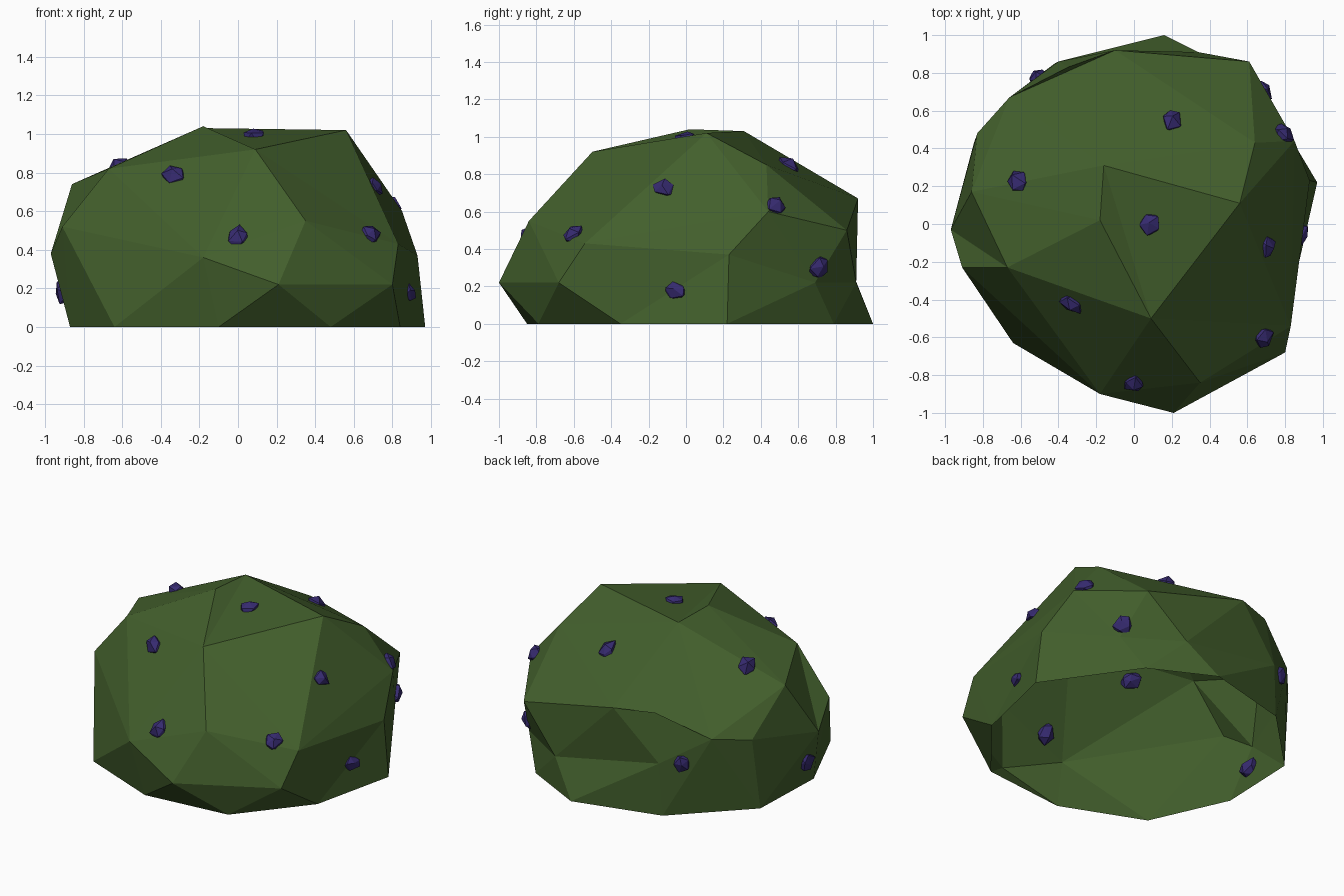
import bpy
import bmesh
import random
from mathutils import Matrix, Vector
from mathutils.bvhtree import BVHTree

random.seed(4)

default_cube = bpy.data.objects.get("Cube")
if default_cube:
    bpy.data.objects.remove(default_cube, do_unlink=True)


def make_material(name, colour):
    material = bpy.data.materials.new(name)
    material.use_nodes = True
    material.diffuse_color = (*colour, 1)
    shader = next(n for n in material.node_tree.nodes if n.type == "BSDF_PRINCIPLED")
    shader.inputs["Base Color"].default_value = (*colour, 1)
    shader.inputs["Roughness"].default_value = 0.9
    return material


def make_object(name, bm, material):
    mesh = bpy.data.meshes.new(name)
    bm.to_mesh(mesh)
    mesh.materials.append(material)
    obj = bpy.data.objects.new(name, mesh)
    bpy.context.scene.collection.objects.link(obj)
    return obj


leaf_green = make_material("leaf green", (0.055, 0.114, 0.025))
berry_purple = make_material("berry purple", (0.038, 0.024, 0.165))

# Bush outline where it meets the ground
ground_ring = [
    (.97, .22), (.57, .79), (.16, 1), (-.42, .85), (-.85, .42),
    (-.87, -.12), (-.64, -.63), (-.1, -.85), (.48, -.79), (.84, -.35),
]
# Corners of the lower and middle foliage
side_corners = [
    (.8, -.68, .22), (.21, -1, .22), (.34, .91, .22), (.69, .69, .22),
    (-.18, -.9, .36), (.35, -.84, .55), (.83, -.54, .43), (.93, .23, .37),
    (.61, .86, .5), (.85, .44, .6), (-.1, .92, .67), (-.35, .83, .67),
    (-.66, .67, .51), (-.83, .48, .48), (-.4, .86, .35), (-.97, -.03, .38),
    (-.91, -.23, .52),
]
# Corners of the crown
crown_corners = [
    (.64, .43, .85), (-.86, .17, .74), (-.67, -.23, .82), (-.18, .02, 1.04),
    (.09, -.5, .92), (.56, .11, 1.02), (-.16, .31, 1.03),
]
# Folds that must run between two given corners, counted through the lists
folds = [
    (11, 10), (12, 24), (16, 19), (20, 22), (25, 29),
    (21, 28), (21, 30), (21, 27), (21, 32), (31, 33),
]


def add_fold(bm, start, end):
    """Turn the edge that separates two corners so that it joins them."""
    for edge in bm.edges:
        tips = {v for f in edge.link_faces for v in f.verts} - set(edge.verts)
        if tips == {start, end}:
            bmesh.ops.rotate_edges(bm, edges=[edge])
            return


def build_foliage():
    """Connect the corners on a unit sphere, then move them to their places."""
    corners = [Vector((x, y, 0)) for x, y in ground_ring]
    corners += [Vector(c) for c in side_corners + crown_corners]
    bm = bmesh.new()
    verts = [bm.verts.new(c.normalized()) for c in corners]
    pole = bm.verts.new((0, 0, -1))
    bmesh.ops.convex_hull(bm, input=verts + [pole])
    bmesh.ops.recalc_face_normals(bm, faces=bm.faces)
    # The underside stays open
    bmesh.ops.delete(bm, geom=[pole], context="VERTS")
    for start, end in folds:
        add_fold(bm, verts[start], verts[end])
    for vert, corner in zip(verts, corners):
        vert.co = corner
    bm.normal_update()
    return bm


foliage = build_foliage()
make_object("bush_foliage", foliage, leaf_green)
surface = BVHTree.FromBMesh(foliage)
foliage.free()

# Faceted berries pushed half-way into the foliage
berry_spots = [
    (0, -.86, .48), (.69, -.6, .48), (.72, -.12, .74), (.91, -.06, .18),
    (-.93, .02, .17), (-.33, -.43, .79), (.08, 0, 1.02), (.2, .55, .84),
    (-.62, .23, .83), (-.53, .8, .35), (.72, .73, .3), (.78, .47, .62),
]


def add_berry(number, spot):
    place, normal, _, _ = surface.find_nearest(Vector(spot))
    turn = normal.to_track_quat("Z", "Y").to_matrix().to_4x4()
    spin = Matrix.Rotation(random.uniform(0, 6), 4, "Z")
    flatten = Matrix.Diagonal((1, 0.85, 0.7, 1))
    bm = bmesh.new()
    bmesh.ops.create_icosphere(
        bm, subdivisions=1, radius=0.068,
        matrix=Matrix.Translation(place - normal * 0.008) @ turn @ spin @ flatten,
    )
    for vert in bm.verts:
        vert.co += Vector([random.uniform(-1, 1) for _ in range(3)]) * 0.01
    make_object(f"berry_{number}", bm, berry_purple)
    bm.free()


for number, spot in enumerate(berry_spots, 1):
    add_berry(number, spot)
